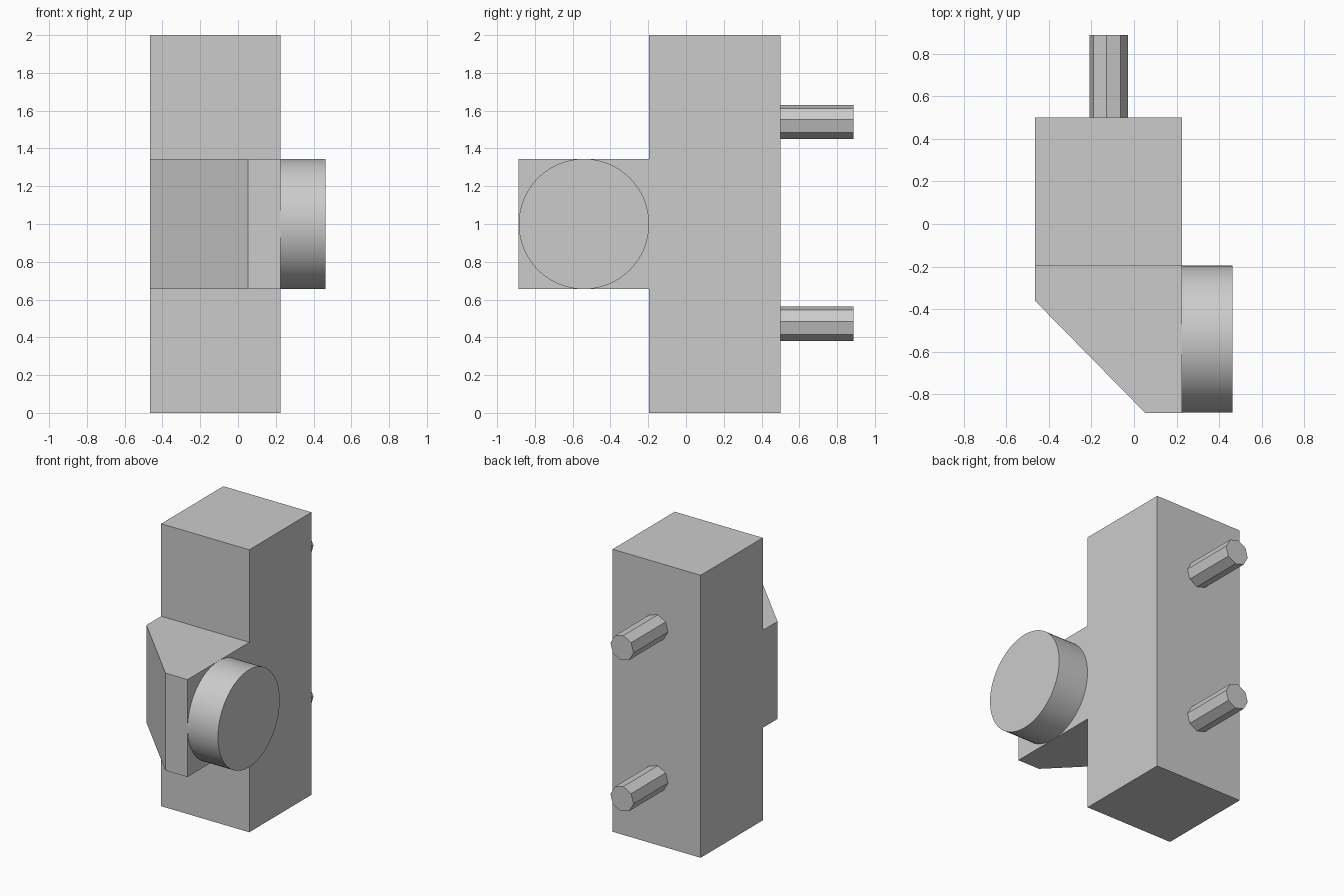
import bpy, bmesh, math
from mathutils import Matrix, Vector

cube = bpy.data.objects.get("Cube")
if cube:
    bpy.data.objects.remove(cube, do_unlink=True)

GREY = (0.6, 0.6, 0.6, 1.0)
mat = bpy.data.materials.new("plain grey")
mat.use_nodes = True
mat.diffuse_color = GREY
mat.node_tree.nodes["Principled BSDF"].inputs["Base Color"].default_value = GREY

LEFT, RIGHT = -0.465, 0.225      # sides of the body
FRONT, BACK = -0.195, 0.5        # front and back of the body
NOSE = -0.886                    # foremost edge


def prism(name, outline, offset, smooth=False):
    """Extrude a closed outline of 3D points along an offset."""
    bm = bmesh.new()
    face = bm.faces.new([bm.verts.new(p) for p in outline])
    ext = bmesh.ops.extrude_face_region(bm, geom=[face], use_keep_orig=True)
    moved = [v for v in ext["geom"] if isinstance(v, bmesh.types.BMVert)]
    bmesh.ops.translate(bm, verts=moved, vec=offset)
    bmesh.ops.recalc_face_normals(bm, faces=bm.faces)
    mesh = bpy.data.meshes.new(name)
    bm.to_mesh(mesh)
    bm.free()
    mesh.materials.append(mat)
    obj = bpy.data.objects.new(name, mesh)
    bpy.context.collection.objects.link(obj)
    if smooth:
        bpy.ops.object.select_all(action='DESELECT')
        obj.select_set(True)
        bpy.context.view_layer.objects.active = obj
        bpy.ops.object.shade_smooth_by_angle(angle=math.radians(30))
    return obj


def ring(centre, u, v, radius, sides, turn=0.0):
    """Points of a regular polygon in the plane of u and v."""
    angles = [turn + math.tau * i / sides for i in range(sides)]
    return [Vector(centre) + radius * (math.cos(a) * Vector(u) + math.sin(a) * Vector(v))
            for a in angles]


X, Y, Z = Matrix.Identity(3)

# Upright body
prism("body", [(LEFT, FRONT, 0), (RIGHT, FRONT, 0), (RIGHT, BACK, 0), (LEFT, BACK, 0)], 2 * Z)

# Front block with one slanted corner
block = [(LEFT, FRONT), (LEFT, -0.36), (0.052, NOSE), (RIGHT, NOSE), (RIGHT, FRONT)]
prism("front_block", [(x, y, 0.655) for x, y in block], 0.69 * Z)

# Round knob on the side of the front block
prism("side_knob", ring((RIGHT, -0.5405, 1.0), Y, Z, 0.345, 64), 0.238 * X, smooth=True)

# Mounting pins on the back
for name, z in (("lower_pin", 0.472), ("upper_pin", 1.541)):
    prism(name, ring((-0.119, BACK, z), X, Z, 0.091, 8, math.radians(7)), 0.386 * Y)
